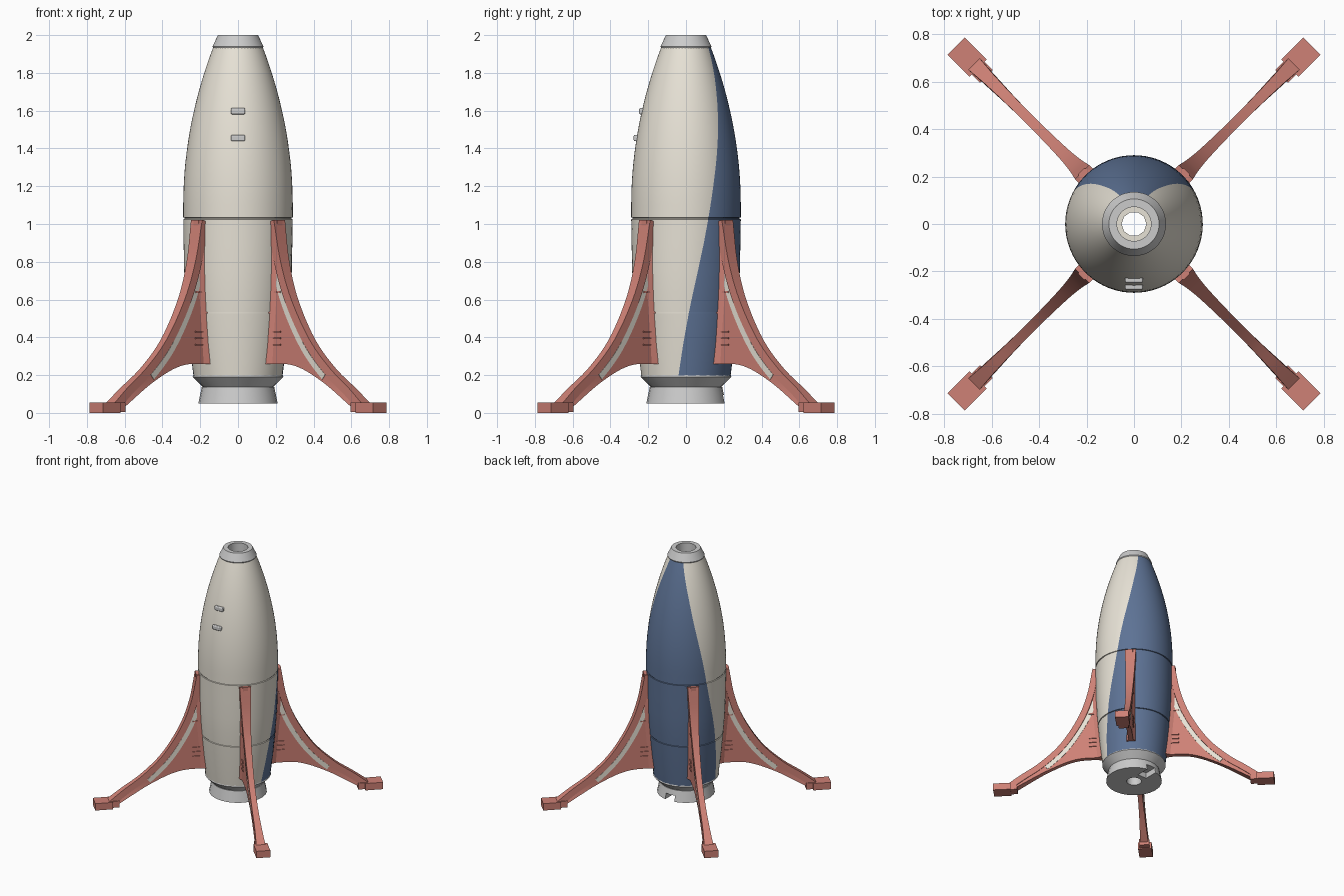
import bpy, bmesh, math
from mathutils import Vector

if "Cube" in bpy.data.objects:
    bpy.data.objects.remove(bpy.data.objects["Cube"])


def material(name, rgb):
    m = bpy.data.materials.new(name)
    m.diffuse_color = (*rgb, 1)
    m.use_nodes = True
    m.node_tree.nodes["Principled BSDF"].inputs["Base Color"].default_value = m.diffuse_color
    return m


CREAM = material("cream", (0.80, 0.76, 0.67))
BLUE = material("blue", (0.11, 0.17, 0.30))
CORAL = material("coral", (0.62, 0.22, 0.18))


def add_mesh(name, verts, faces, mats=(), smooth=None):
    me = bpy.data.meshes.new(name)
    me.from_pydata([tuple(v) for v in verts], [], faces)
    bm = bmesh.new()
    bm.from_mesh(me)
    bmesh.ops.recalc_face_normals(bm, faces=bm.faces)
    bm.to_mesh(me)
    bm.free()
    for m in mats:
        me.materials.append(m)
    ob = bpy.data.objects.new(name, me)
    bpy.context.collection.objects.link(ob)
    if smooth:
        bpy.ops.object.select_all(action='DESELECT')
        ob.select_set(True)
        bpy.context.view_layer.objects.active = ob
        bpy.ops.object.shade_smooth_by_angle(angle=math.radians(smooth))
    return ob


def spline(pts, n):
    """Catmull-Rom through the points, n samples per segment."""
    p = [Vector(q) for q in pts]
    p = [2 * p[0] - p[1]] + p + [2 * p[-1] - p[-2]]
    out = []
    for i in range(1, len(p) - 2):
        a, b, c, d = p[i - 1:i + 3]
        for k in range(n):
            t = k / n
            out.append(0.5 * (2 * b + (c - a) * t + (2 * a - 5 * b + 4 * c - d) * t * t
                              + (3 * b - a - 3 * c + d) * t ** 3))
    return out + [p[-2]]


def lathe(name, profile, sides, mats=(), closed=True, smooth=30):
    n = len(profile)
    verts = [(r * math.cos(2 * math.pi * j / sides), r * math.sin(2 * math.pi * j / sides), z)
             for r, z in profile for j in range(sides)]
    faces = []
    for i in range(n if closed else n - 1):
        for j in range(sides):
            k, i2 = (j + 1) % sides, (i + 1) % n
            faces.append((i * sides + j, i * sides + k, i2 * sides + k, i2 * sides + j))
    return add_mesh(name, verts, faces, mats, smooth)


# hull: rings whose columns follow the edge of the blue back panel
def lerp(table, z):
    for (z0, a), (z1, b) in zip(table, table[1:]):
        if z <= z1:
            return a + (b - a) * (z - z0) / (z1 - z0)
    return table[-1][1]


EDGE = [(0.19, -10), (0.55, 4), (0.92, 20), (1.24, 31.6), (1.5, 42), (1.71, 51), (1.94, 64)]
edge_curve = [(q.x, q.y) for q in spline([(*e, 0) for e in EDGE], 6)]
root = [(0.236, 0.195), (0.256, 0.36), (0.271, 0.525), (0.265, 0.527), (0.265, 0.533), (0.271, 0.535),
        (0.279, 0.63), (0.285, 0.75), (0.288, 0.9), (0.29, 1.025), (0.284, 1.027), (0.284, 1.033),
        (0.29, 1.035), (0.29, 1.1)]
hull_profile = root + [(0.29 - 0.184 * (i / 21.4 * 20 / 20) ** 2, 1.1 + 0.9 * i / 21.4) for i in range(1, 21)]
NB, NC = 28, 44
verts, faces = [], []
for r, z in hull_profile:
    b = lerp(edge_curve, z)
    angles = [b + (180 - 2 * b) * j / NB for j in range(NB)]
    angles += [180 - b + (180 + 2 * b) * j / NC for j in range(NC)]
    verts += [(r * math.cos(math.radians(a)), r * math.sin(math.radians(a)), z) for a in angles]
N = NB + NC
for i in range(len(hull_profile) - 1):
    for j in range(N):
        k = (j + 1) % N
        faces.append((i * N + j, i * N + k, (i + 1) * N + k, (i + 1) * N + j))
hull = add_mesh("hull", verts, faces, (CREAM, BLUE), 40)
for f in hull.data.polygons:
    f.material_index = 1 if f.index % N < NB else 0

# nose ring, inner tube, tail collar and nozzle
lathe("nose_ring", [(0.133, 1.935), (0.135, 1.94), (0.106, 2.0), (0.072, 2.0), (0.072, 1.9), (0.12, 1.9)], 48)
lathe("inner_tube", [(0.08, 1.9), (0.052, 1.9), (0.052, 0.15)], 10, (CREAM,), closed=False)
lathe("tail_collar", [(0.237, 0.2), (0.24, 0.19), (0.185, 0.135), (0.056, 0.135), (0.056, 0.2)], 24)
nozzle = lathe("nozzle", [(0.192, 0.137), (0.21, 0.05), (0.056, 0.05), (0.056, 0.137)], 24)

# notch in the back of the nozzle
bpy.ops.mesh.primitive_cube_add(size=1, location=(0, 0.17, 0.06))
cutter = bpy.context.object
cutter.name = "notch_cutter"
cutter.scale = (0.08, 0.15, 0.07)
cutter.hide_render = True
cutter.hide_viewport = True
mod = nozzle.modifiers.new("notch", 'BOOLEAN')
mod.operation = 'DIFFERENCE'
mod.object = cutter


# bars: two rungs on the front
def box(name, centre, size, angle=0, mat=None, bevel=0):
    bpy.ops.mesh.primitive_cube_add(size=1, location=centre, rotation=(0, 0, angle))
    ob = bpy.context.object
    ob.name = name
    ob.scale = size
    bpy.ops.object.transform_apply(location=False, rotation=False, scale=True)
    if mat:
        ob.data.materials.append(mat)
    if bevel:
        m = ob.modifiers.new("bevel", 'BEVEL')
        m.width, m.segments = bevel, 3
    return ob


for i, (y, z) in enumerate([(-0.233, 1.597), (-0.262, 1.455)]):
    box(f"front_rung_{i + 1}", (0, y, z), (0.075, 0.03, 0.033), bevel=0.007)


# fins: ribbons between two curves of (radius, height, half thickness)
def ribbon(name, A, B, angle, mat):
    c, s = math.cos(angle), math.sin(angle)

    def at(p, side):
        return (p.x * c - side * p.z * s, p.x * s + side * p.z * c, p.y)

    verts, faces = [], []
    for a, b in zip(A, B):
        verts += [at(a, 1), at(a, -1), at(b, -1), at(b, 1)]
    n = len(A)
    for i in range(n - 1):
        for k in range(4):
            m = (k + 1) % 4
            faces.append((4 * i + k, 4 * i + m, 4 * i + 4 + m, 4 * i + 4 + k))
    faces += [(0, 1, 2, 3), tuple(4 * n - 4 + k for k in range(4))]
    return add_mesh(name, verts, faces, (mat,), 30)


def offset(curve, d, hw=None):
    out = []
    for i, p in enumerate(curve):
        t = curve[min(i + 1, len(curve) - 1)] - curve[max(i - 1, 0)]
        l = math.hypot(t.x, t.y)
        out.append(Vector((p.x + d * t.y / l, p.y - d * t.x / l, hw or p.z)))
    return out


outer = spline([(0.31, 1.02, 0.042), (0.352, 0.8, 0.033), (0.425, 0.6, 0.026), (0.555, 0.39, 0.022),
                (0.705, 0.24, 0.022), (0.85, 0.135, 0.026), (0.96, 0.05, 0.034)], 6)
attach = spline([(0.27, 1.02, 0.018), (0.27, 0.75, 0.018), (0.25, 0.5, 0.018), (0.23, 0.26, 0.018)], 6)
lower = spline([(0.23, 0.26, 0.018), (0.44, 0.25, 0.018), (0.65, 0.165, 0.02), (0.88, 0.03, 0.03)], 6)
stripe = outer[7:25]

for n, corner in enumerate(["back_right", "back_left", "front_left", "front_right"]):
    ang = math.radians(45 + 90 * n)
    c, s = math.cos(ang), math.sin(ang)
    ribbon(f"{corner}_fin_web", offset(outer, 0.02, 0.018), attach + lower[1:], ang, CORAL)
    ribbon(f"{corner}_fin_rail", outer, offset(outer, 0.048), ang, CORAL)
    ribbon(f"{corner}_fin_stripe", offset(stripe, 0.05, 0.0205), offset(stripe, 0.083, 0.0205), ang, CREAM)
    ribbon(f"{corner}_fin_root", [p + Vector((0.045, 0, 0)) for p in attach],
           [p + Vector((-0.01, 0, 0.026)) for p in attach], ang, CORAL)
    for i, z in enumerate([0.36, 0.395, 0.43, 0.64]):
        r = 0.31
        box(f"{corner}_fin_rib_{i + 1}", (r * c, r * s, z), (0.06, 0.05, 0.008), ang, CORAL)
    box(f"{corner}_ankle", (0.91 * c, 0.91 * s, 0.03), (0.06, 0.075, 0.05), ang, CORAL)
    box(f"{corner}_foot", (0.995 * c, 0.995 * s, 0.0275), (0.13, 0.102, 0.055), ang, CORAL)
